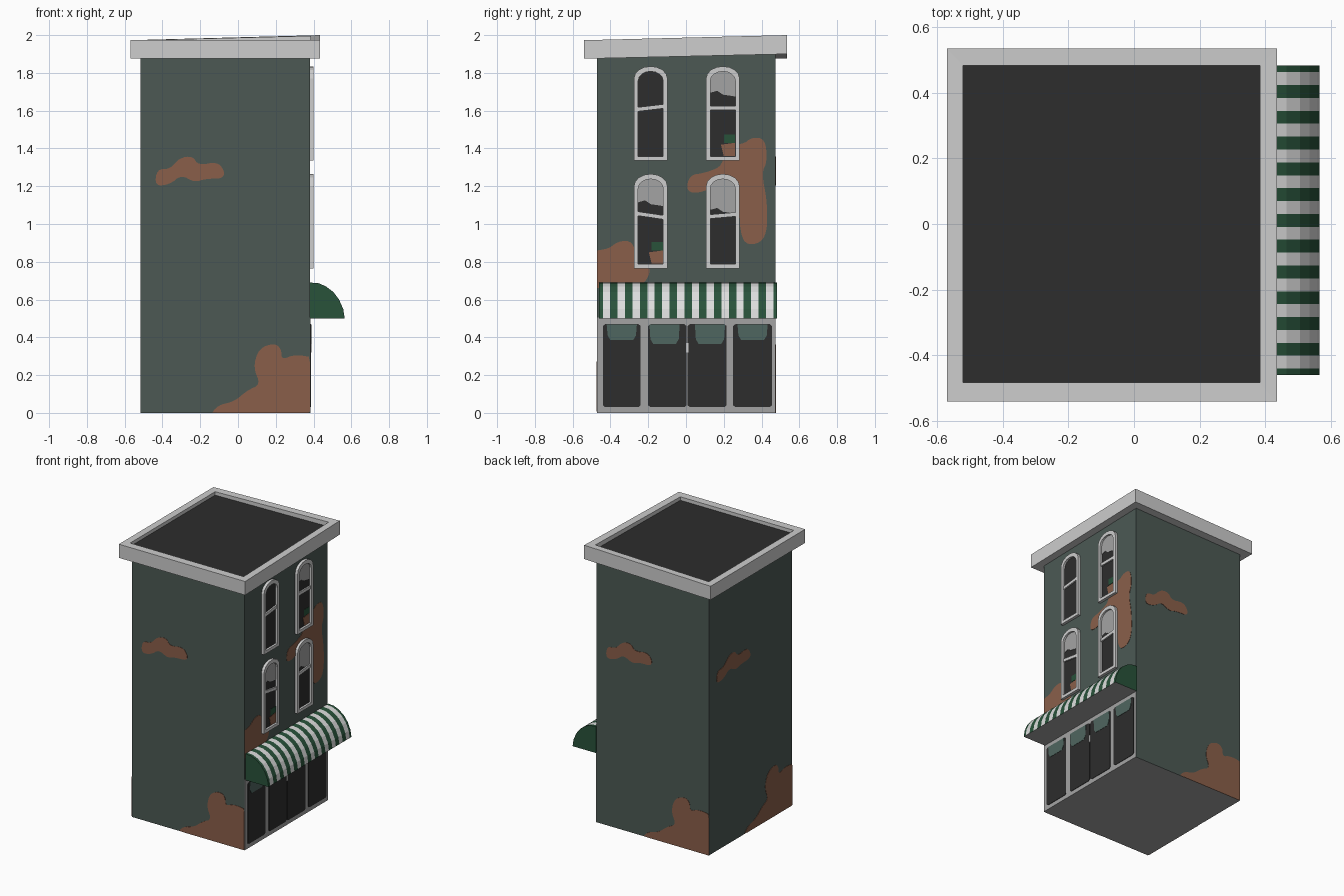
import bpy, bmesh, math

if "Cube" in bpy.data.objects:
    bpy.data.objects.remove(bpy.data.objects["Cube"])


def material(name, hex_code):
    lin = []
    for i in (0, 2, 4):
        c = int(hex_code[i:i + 2], 16) / 255
        lin.append(c / 12.92 if c <= 0.04045 else ((c + 0.055) / 1.055) ** 2.4)
    m = bpy.data.materials.new(name)
    m.diffuse_color = (*lin, 1)
    m.use_nodes = True
    m.node_tree.nodes["Principled BSDF"].inputs["Base Color"].default_value = m.diffuse_color
    return m


WALL = material("dull green plaster", "4C5954")
BRICK = material("terracotta", "8A5F4A")
LIGHT = material("light grey trim", "CDCDCD")
MID = material("mid grey", "A4A4A4")
DARK = material("dark glass and roof", "2D2D2D")
GREEN = material("awning green", "28523A")
WHITE = material("awning white", "DEDEDE")
DRAPE = material("muted green drape", "4F6660")

X0, X1, Y0, Y1 = -0.515, 0.38, -0.47, 0.475
XC = (X0 + X1) / 2


def make(name, verts, faces, mats, pick=None):
    bm = bmesh.new()
    vs = [bm.verts.new(v) for v in verts]
    for f in faces:
        bm.faces.new([vs[i] for i in f])
    bmesh.ops.recalc_face_normals(bm, faces=bm.faces)
    if pick:
        for f in bm.faces:
            f.material_index = pick(f)
    me = bpy.data.meshes.new(name)
    bm.to_mesh(me)
    bm.free()
    for m in mats:
        me.materials.append(m)
    ob = bpy.data.objects.new(name, me)
    bpy.context.collection.objects.link(ob)
    return ob


# Wall frames: (across, up, outward) -> world position
def on_front(u, z, d): return (u, Y0 - d, z)
def on_back(u, z, d): return (2 * XC - u, Y1 + d, z)
def on_left(u, z, d): return (X0 - d, -(u - XC) * (Y1 - Y0) / (X1 - X0), z)
def on_facade(u, z, d): return (X1 + d, u, z)


def plate(name, mat, pts, wall, d1, d0=0.0):
    """Flat outline extruded outward from a wall."""
    n = len(pts)
    verts = [wall(u, z, d) for d in (d0, d1) for u, z in pts]
    faces = [list(range(n)), list(range(n, 2 * n))]
    faces += [[i, (i + 1) % n, n + (i + 1) % n, n + i] for i in range(n)]
    return make(name, verts, faces, [mat])


def ring(name, mat, outer, inner, wall, d):
    """Frame between two outlines with equal point counts."""
    n = len(outer)
    verts = [wall(u, z, k) for k in (0, d) for loop in (outer, inner) for u, z in loop]
    faces = []
    for i in range(n):
        j = (i + 1) % n
        for a, b in ((0, n), (2 * n, 3 * n), (0, 2 * n), (n, 3 * n)):
            faces.append([a + i, a + j, b + j, b + i])
    return make(name, verts, faces, [mat])


def rect(u0, u1, z0, z1):
    return [(u0, z0), (u1, z0), (u1, z1), (u0, z1)]


def blob(pts, lo=-9.0, hi=9.0, zmin=0.0):
    """Round an outline by corner cutting, then clamp it to the wall edges."""
    for _ in range(2):
        out = []
        for (a, b), (c, d) in zip(pts, pts[1:] + pts[:1]):
            out += [(a * .75 + c * .25, b * .75 + d * .25), (a * .25 + c * .75, b * .25 + d * .75)]
        pts = out
    res = []
    for u, z in pts:
        p = (min(max(u, lo), hi), max(z, zmin))
        if p not in res:
            res.append(p)
    return res


# Building body, with a grey underside
body = [(x, y, z) for z in (0, 1.93) for x, y in ((X0, Y0), (X1, Y0), (X1, Y1), (X0, Y1))]
box = [(0, 1, 2, 3), (4, 5, 6, 7), (0, 1, 5, 4), (1, 2, 6, 5), (2, 3, 7, 6), (3, 0, 4, 7)]
make("building_body", body, box, [WALL, MID], lambda f: 1 if f.normal.z < -0.5 else 0)

# Cornice with raised rim and sunken roof; the back right corner sits higher
def corners(x0, x1, y0, y1, z, lift):
    return [(x0, y0, z), (x1, y0, z), (x1, y1, z + lift), (x0, y1, z)]

cornice = (corners(-0.57, 0.435, -0.54, 0.535, 1.875, 0.025)
           + corners(-0.57, 0.435, -0.54, 0.535, 1.973, 0.027)
           + corners(-0.52, 0.383, -0.483, 0.483, 1.973, 0.023)
           + corners(-0.52, 0.383, -0.483, 0.483, 1.948, 0.015))
cf = [(0, 1, 2, 3), (12, 13, 14, 15)]
for k in (0, 4, 8):
    cf += [(k + i, k + (i + 1) % 4, k + 4 + (i + 1) % 4, k + 4 + i) for i in range(4)]
make("cornice_and_roof", cornice, cf, [LIGHT, DARK],
     lambda f: 1 if f.normal.z > 0.9 and f.calc_center_median().z < 1.965 else 0)

# Bare brick patches, repeated on the three plain walls
cloud = [(-0.44, 1.20), (-0.43, 1.29), (-0.36, 1.29), (-0.31, 1.35), (-0.24, 1.36), (-0.21, 1.31),
         (-0.11, 1.33), (-0.07, 1.28), (-0.08, 1.24), (-0.17, 1.24), (-0.23, 1.22), (-0.30, 1.26),
         (-0.36, 1.21)]
base = [(-0.15, -0.02), (-0.11, 0.04), (-0.02, 0.06), (0.05, 0.12), (0.12, 0.15), (0.08, 0.24),
        (0.11, 0.34), (0.19, 0.37), (0.23, 0.34), (0.23, 0.28), (0.30, 0.31), (0.42, 0.29), (0.5, -0.06)]
for label, wall in (("front", on_front), ("back", on_back), ("left", on_left)):
    plate(label + "_upper_brick_patch", BRICK, blob(cloud), wall, 0.002)
    plate(label + "_base_brick_patch", BRICK, blob(base, hi=X1), wall, 0.002)

# Facade brick patches
plate("facade_upper_brick_patch", BRICK, blob([
    (0.0, 1.18), (0.02, 1.26), (0.10, 1.27), (0.20, 1.31), (0.19, 1.42), (0.30, 1.42), (0.35, 1.46),
    (0.42, 1.45), (0.43, 1.33), (0.40, 1.27), (0.43, 1.12), (0.43, 0.95), (0.38, 0.89), (0.29, 0.90),
    (0.28, 1.14), (0.14, 1.19), (0.05, 1.16)]), on_facade, 0.002)
plate("facade_lower_brick_patch", BRICK, blob([
    (-0.6, 0.66), (-0.6, 0.86), (-0.42, 0.86), (-0.36, 0.91), (-0.28, 0.91), (-0.26, 0.80),
    (-0.18, 0.77), (-0.22, 0.68), (-0.3, 0.66)], lo=Y0), on_facade, 0.002)


# Arched sash windows
def arch(c, w, z0, z1, rise):
    half = w / 2
    top = [(c + half * math.cos(a), z1 - rise + rise * math.sin(a))
           for a in [math.pi * i / 8 for i in range(9)]]
    return [(c - half, z0), (c + half, z0)] + top


def window(label, c, z0, tilt, curtain, pot):
    z1 = z0 + 0.50
    inner = arch(c, 0.132, z0 + 0.022, z1 - 0.027, 0.05)
    ring(label + "_frame", LIGHT, arch(c, 0.178, z0, z1, 0.065), inner, on_facade, 0.02)
    plate(label + "_glass", DARK, inner, on_facade, 0.005)
    zr = z0 + 0.28
    plate(label + "_sash_rail", LIGHT, [(c - 0.068, zr - tilt - 0.011), (c + 0.068, zr + tilt - 0.011),
          (c + 0.068, zr + tilt + 0.011), (c - 0.068, zr - tilt + 0.011)], on_facade, 0.015)
    if curtain:
        zc = z1 - curtain
        hem = [(c - 0.066, zc + 0.01), (c - 0.03, zc + 0.02), (c, zc), (c + 0.066, zc - 0.01)]
        plate(label + "_curtain", MID, hem + inner[2:], on_facade, 0.007)
    if pot:
        p = c + 0.025
        plate(label + "_flower_pot", BRICK, [(p - 0.02, z0 + 0.025), (p + 0.04, z0 + 0.025),
              (p + 0.04, z0 + 0.095), (p - 0.035, z0 + 0.085)], on_facade, 0.008)
        plate(label + "_plant", GREEN, rect(p - 0.02, p + 0.04, z0 + 0.095, z0 + 0.14), on_facade, 0.007)


window("upper_left_window", -0.187, 1.335, 0.008, 0, False)
window("upper_right_window", 0.195, 1.335, 0.0, 0.15, True)
window("lower_left_window", -0.187, 0.765, -0.010, 0.16, True)
window("lower_right_window", 0.195, 0.765, 0.006, 0.20, False)

# Shopfront: grey frame, four dark panes with drapes, centre door seam
plate("shopfront_frame", MID, rect(Y0, Y1, 0, 0.505), on_facade, 0.003)
for i, (a, b) in enumerate(((-0.44, -0.24), (-0.20, 0.003), (0.009, 0.215), (0.25, 0.455))):
    r = 0.012
    plate(f"shop_pane_{i + 1}", DARK, [(a, 0.04), (a + r, 0.03), (b - r, 0.03), (b, 0.04), (b, 0.46),
          (b - r, 0.47), (a + r, 0.47), (a, 0.46)], on_facade, 0.006)
    m = (a + b) / 2 + (-0.015 if i == 1 else 0.015 if i == 2 else 0)
    zb = 0.385 if i in (0, 3) else 0.365
    plate(f"shop_drape_{i + 1}", DRAPE, [(m - 0.06, zb), (m + 0.06, zb), (m + 0.075, zb + 0.025),
          (m + 0.08, 0.469), (m - 0.08, 0.469), (m - 0.075, zb + 0.025)], on_facade, 0.008)
plate("door_handle", LIGHT, rect(0.0, 0.012, 0.32, 0.37), on_facade, 0.009)

# Striped curved awning, green closed ends and a grey underside
profile = [(0.38, 0.50), (0.565, 0.50), (0.557, 0.55), (0.535, 0.60), (0.505, 0.64),
           (0.465, 0.67), (0.425, 0.687), (0.38, 0.69)]
A0, A1, N = -0.46, 0.482, 12
step = (A1 - A0) / N
cuts = [A0] + [A0 + step * (k / 2 + 0.25) for k in range(2 * N)] + [A1]
P = len(profile)
averts = [(x, y, z) for y in cuts for x, z in profile]
last = (len(cuts) - 1) * P
af = [list(range(P)), list(range(last, last + P))]
for k in range(len(cuts) - 1):
    af += [[k * P + i, k * P + (i + 1) % P, (k + 1) * P + (i + 1) % P, (k + 1) * P + i] for i in range(P)]


def awning_colour(f):
    if abs(f.normal.y) > 0.9:
        return 0
    if f.normal.z < -0.9:
        return 2
    t = ((f.calc_center_median().y - A0) / step) % 1
    return 1 if 0.25 < t < 0.75 else 0


make("awning", averts, af, [GREEN, WHITE, MID], awning_colour)
